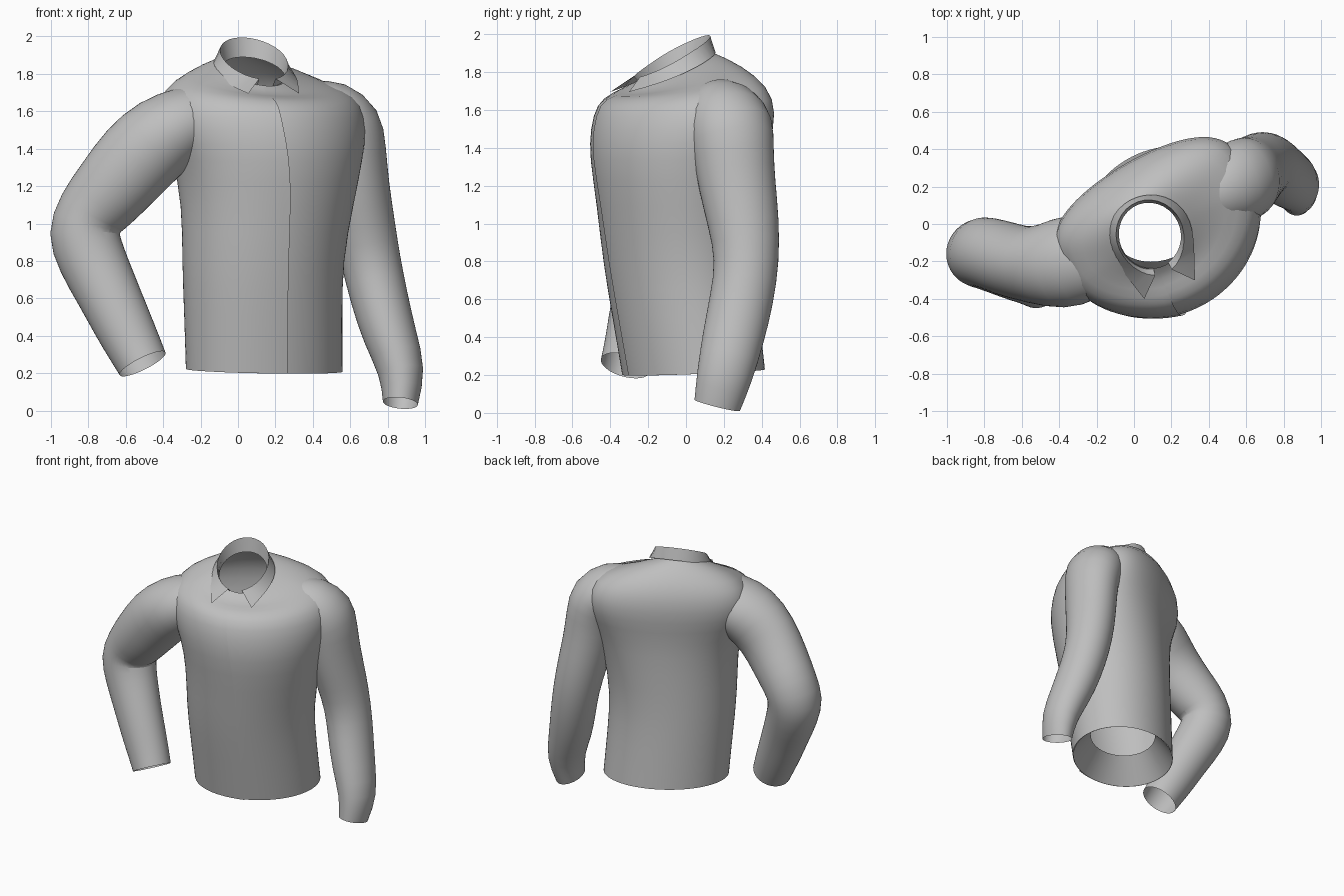
import bpy, bmesh
from math import sin, cos, pi, radians
from mathutils import Vector

if "Cube" in bpy.data.objects:
    bpy.data.objects.remove(bpy.data.objects["Cube"])

cloth = bpy.data.materials.new("grey cloth")
cloth.use_nodes = True
grey = (0.52, 0.52, 0.52, 1)
cloth.diffuse_color = grey
cloth.node_tree.nodes["Principled BSDF"].inputs["Base Color"].default_value = grey


def loft(name, rows, closed, angle=50, smooth=True):
    """Skin rows of points into an open sheet of cloth."""
    bm = bmesh.new()
    grid = [[bm.verts.new(p) for p in row] for row in rows]
    count = len(rows[0])
    for low, high in zip(grid, grid[1:]):
        for i in range(count if closed else count - 1):
            j = (i + 1) % count
            bm.faces.new((low[i], low[j], high[j], high[i]))
    bmesh.ops.recalc_face_normals(bm, faces=bm.faces)
    mesh = bpy.data.meshes.new(name)
    bm.to_mesh(mesh)
    bm.free()
    mesh.materials.append(cloth)
    obj = bpy.data.objects.new(name, mesh)
    bpy.context.collection.objects.link(obj)
    if smooth:
        sub = obj.modifiers.new("Smooth", 'SUBSURF')
        sub.levels = sub.render_levels = 1
        sub.boundary_smooth = 'PRESERVE_CORNERS'
    bpy.ops.object.select_all(action='DESELECT')
    bpy.context.view_layer.objects.active = obj
    obj.select_set(True)
    bpy.ops.object.shade_smooth_by_angle(angle=radians(angle))


def turned(center, turn, a, b, z):
    """Point at a along the shoulder line and b towards the back."""
    c, s = cos(radians(turn)), sin(radians(turn))
    return Vector((center[0] + a * c - b * s, center[1] + a * s + b * c, z))


# Body: z, centre x, centre y, half width, half depth, backward rise,
# back curve, front curve
body = [
    (0.215, 0.14, 0.04, 0.44, 0.355, 0.05, 1, 1),
    (0.50, 0.135, 0.0, 0.44, 0.37, 0, 1, 1),
    (0.80, 0.13, -0.04, 0.445, 0.385, 0, 1, 1),
    (1.10, 0.165, -0.05, 0.47, 0.405, 0, 0.85, 1),
    (1.35, 0.18, -0.065, 0.515, 0.425, 0, 0.6, 1.05),
    (1.50, 0.165, -0.05, 0.57, 0.43, 0, 0.48, 1.2),
    (1.65, 0.15, -0.035, 0.57, 0.41, 0.04, 0.48, 1.3),
    (1.735, 0.13, -0.03, 0.48, 0.335, 0.18, 0.6, 1.2),
    (1.785, 0.105, -0.045, 0.32, 0.24, 0.42, 0.8, 1.1),
    (1.825, 0.085, -0.06, 0.17, 0.18, 0.5, 1, 1),
]
SEGMENTS = 40
rows = []
for z, cx, cy, a, b, rise, back, front in body:
    # The placket drifts sideways over the chest
    start = -107 - 7 * min(1, max(0, (z - 0.8) / 0.6))
    row = []
    for i in range(SEGMENTS + 2):
        # The last columns lap over the first ones as the front placket
        lap = 1 + 0.018 * max(0, i - SEGMENTS + 1) / 2
        f = radians(start) + 2 * pi * i / SEGMENTS
        depth = sin(f) ** back if sin(f) > 0 else -(-sin(f)) ** front
        row.append(turned((cx, cy), 30, a * lap * cos(f), b * lap * depth,
                          z + rise * b * depth))
    rows.append(row)
loft("shirt_body", rows, False)

# Hem facing folded up inside the body
facing = []
for size, z in ((0.99, 0.215), (0.82, 0.30), (0.64, 0.39)):
    facing.append([turned((0.14, 0.04), 30, 0.44 * size * cos(f), 0.355 * size * sin(f),
                          z + 0.018 * sin(f))
                   for f in (2 * pi * k / SEGMENTS for k in range(SEGMENTS))])
loft("hem_facing", facing, True, smooth=False)


def sleeve(name, path):
    """Tube through (x, y, z, radius across, radius in depth)."""
    pts = [Vector(p[:3]) for p in path]
    rings = []
    for i, (p, data) in enumerate(zip(pts, path)):
        t = (pts[min(i + 1, len(pts) - 1)] - pts[max(i - 1, 0)]).normalized()
        side = t.cross(Vector((0, 1, 0))).normalized()
        deep = side.cross(t)
        rings.append([p + side * data[3] * cos(f) + deep * data[4] * sin(f)
                      for f in (2 * pi * k / 24 for k in range(24))])
    loft(name, rings, True)


# Hanging sleeve
sleeve("left_sleeve", [
    (0.40, 0.15, 1.595, 0.165, 0.17),
    (0.50, 0.20, 1.595, 0.19, 0.21),
    (0.59, 0.24, 1.525, 0.205, 0.23),
    (0.615, 0.25, 1.37, 0.18, 0.215),
    (0.635, 0.27, 1.20, 0.175, 0.205),
    (0.67, 0.305, 1.00, 0.17, 0.19),
    (0.71, 0.325, 0.80, 0.16, 0.17),
    (0.755, 0.295, 0.60, 0.155, 0.17),
    (0.81, 0.25, 0.40, 0.145, 0.165),
    (0.885, 0.205, 0.20, 0.125, 0.15),
    (0.868, 0.165, 0.04, 0.095, 0.125),
])

# Sleeve bent at the elbow
sleeve("right_sleeve", [
    (-0.12, -0.14, 1.58, 0.17, 0.18),
    (-0.26, -0.18, 1.55, 0.195, 0.24),
    (-0.40, -0.215, 1.475, 0.225, 0.25),
    (-0.54, -0.225, 1.35, 0.23, 0.20),
    (-0.675, -0.19, 1.185, 0.21, 0.20),
    (-0.785, -0.15, 1.06, 0.195, 0.19),
    (-0.835, -0.15, 0.95, 0.20, 0.19),
    (-0.78, -0.18, 0.80, 0.185, 0.175),
    (-0.70, -0.225, 0.64, 0.17, 0.16),
    (-0.62, -0.265, 0.47, 0.16, 0.15),
    (-0.555, -0.295, 0.34, 0.148, 0.14),
    (-0.51, -0.32, 0.25, 0.138, 0.135),
])

# Collar: stand, fold line and fall with pointed front tips
NECK = (0.085, -0.06)
STEPS = 28
stand, fold, fall = [], [], []
for i in range(STEPS + 1):
    t = i / STEPS
    f = radians(-75 + 330 * t)
    g = radians(-50 + 280 * t)
    tip = abs(2 * t - 1) ** 7
    front = max(0, -sin(f))
    stand.append(turned(NECK, 20, 0.165 * cos(f), 0.175 * sin(f),
                        1.81 + 0.08 * sin(f)))
    fold.append(turned(NECK, 20, 0.18 * cos(f), (0.19 + 0.03 * front) * sin(f),
                       1.89 + 0.105 * sin(f) - 0.015 * front))
    fall.append(turned(NECK, 20, 0.225 * cos(g), 0.215 * sin(g) - 0.145 * tip,
                       1.805 + 0.105 * sin(g) - 0.03 * tip))
loft("collar", [stand, fold, fall], False, 35, False)
